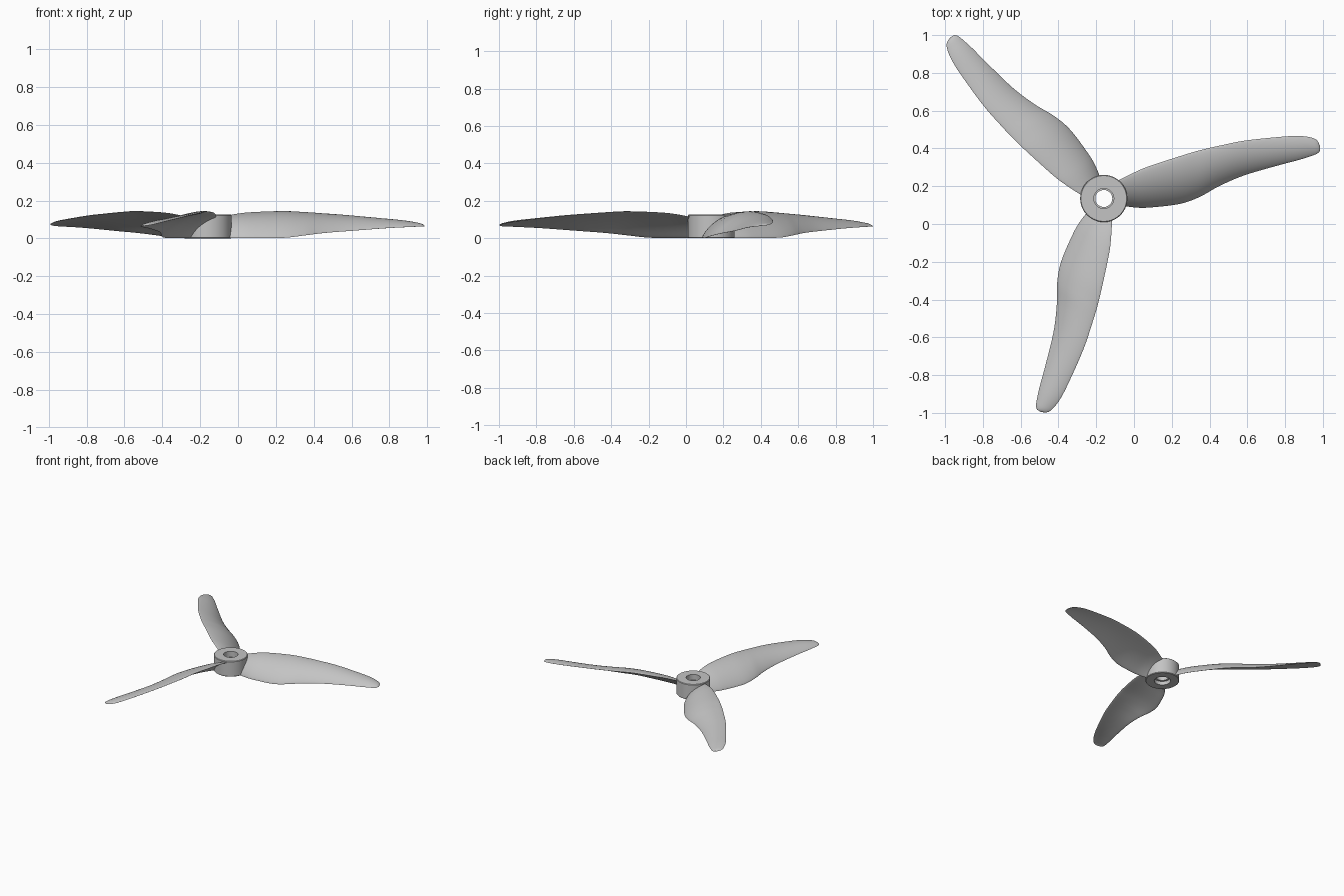
import bpy, bmesh, math
from mathutils import Matrix, Vector

old = bpy.data.objects.get("Cube")
if old:
    bpy.data.objects.remove(old, do_unlink=True)

HUB = Vector((-0.16, 0.135, 0))

grey = bpy.data.materials.new("light grey plastic")
grey.use_nodes = True
colour = (0.55, 0.55, 0.55, 1)
grey.diffuse_color = colour
grey.node_tree.nodes["Principled BSDF"].inputs["Base Color"].default_value = colour


def finish(name, bm, angle):
    """Turn a bmesh into a shaded, coloured object."""
    bmesh.ops.recalc_face_normals(bm, faces=bm.faces)
    mesh = bpy.data.meshes.new(name)
    bm.to_mesh(mesh)
    bm.free()
    mesh.materials.append(grey)
    obj = bpy.data.objects.new(name, mesh)
    bpy.context.collection.objects.link(obj)
    bpy.ops.object.select_all(action="DESELECT")
    obj.select_set(True)
    bpy.context.view_layer.objects.active = obj
    bpy.ops.object.shade_smooth_by_angle(angle=math.radians(angle))
    return obj


def loft(bm, rings, wrap=False):
    """Skin closed rings of points, optionally joining last to first."""
    loops = [[bm.verts.new(p) for p in ring] for ring in rings]
    pairs = list(zip(loops, loops[1:]))
    if wrap:
        pairs.append((loops[-1], loops[0]))
    for a, b in pairs:
        for i in range(len(a)):
            j = (i + 1) % len(a)
            bm.faces.new((a[i], a[j], b[j], b[i]))
    if not wrap:
        bm.faces.new(loops[0])
        bm.faces.new(loops[-1])


# Hub: turned profile with a stepped bore
profile = [(0.125, 0.004), (0.125, 0.122), (0.121, 0.126), (0.053, 0.126),
           (0.053, 0.08), (0.045, 0.08), (0.045, 0.03), (0.06, 0.03),
           (0.06, 0), (0.121, 0)]
SIDES = 64
turns = [math.tau * i / SIDES for i in range(SIDES)]
bm = bmesh.new()
loft(bm, [[HUB + Vector((r * math.cos(a), r * math.sin(a), z)) for a in turns]
          for r, z in profile], wrap=True)
finish("hub", bm, 30)

# Blade stations: x, trailing y, leading y, trailing z, leading z
stations = [Vector(s) for s in (
    (-0.08, 0.1, 0.232, 0.002, 0.115),
    (0.0, 0.088, 0.272, 0.001, 0.13),
    (0.08, 0.087, 0.306, 0.001, 0.137),
    (0.24, 0.106, 0.358, 0.003, 0.142),
    (0.347, 0.143, 0.39, 0.015, 0.136),
    (0.45, 0.2, 0.414, 0.028, 0.129),
    (0.585, 0.258, 0.441, 0.039, 0.119),
    (0.77, 0.312, 0.461, 0.053, 0.1),
    (0.876, 0.34, 0.466, 0.059, 0.088),
    (0.944, 0.362, 0.456, 0.062, 0.077),
    (0.972, 0.374, 0.439, 0.063, 0.071),
    (0.985, 0.388, 0.41, 0.064, 0.066))]


def spline(points, steps):
    """Smooth curve through all the points."""
    out = []
    last = len(points) - 1
    for i in range(last):
        a, b = points[i], points[i + 1]
        m = (b - points[max(i - 1, 0)]) / 2
        n = (points[min(i + 2, last)] - a) / 2
        for k in range(steps):
            t = k / steps
            out.append(a * (2*t**3 - 3*t**2 + 1) + m * (t**3 - 2*t**2 + t)
                       + b * (3*t**2 - 2*t**3) + n * (t**3 - t**2))
    return out + [points[-1]]


def section(s, n=16):
    """Thin cambered aerofoil across one station."""
    x, y0, y1, z0, z1 = s
    trail, lead = Vector((x, y0, z0)), Vector((x, y1, z1))
    chord = lead - trail
    up = Vector((0, -chord.z, chord.y)).normalized()
    size = chord.length
    camber = 0.1 * size
    half = min(0.012, 0.045 * size)

    def point(k, side):
        t = (1 - math.cos(math.pi * k / n)) / 2
        lift = camber * 4 * t * (1 - t)
        thick = half * math.sin(math.pi * k / n)
        return trail + chord * t + up * (lift + side * thick)

    return ([point(k, 1) for k in range(n + 1)]
            + [point(k, -1) for k in range(n - 1, 0, -1)])


# Three blades around the hub
rings = [section(s) for s in spline(stations, 5)]
for i, name in enumerate(("left_blade", "back_right_blade", "front_blade")):
    bm = bmesh.new()
    loft(bm, rings)
    turn = Matrix.Rotation(math.tau * i / 3, 3, "Z")
    bmesh.ops.rotate(bm, verts=bm.verts, cent=HUB, matrix=turn)
    finish(name, bm, 50)
